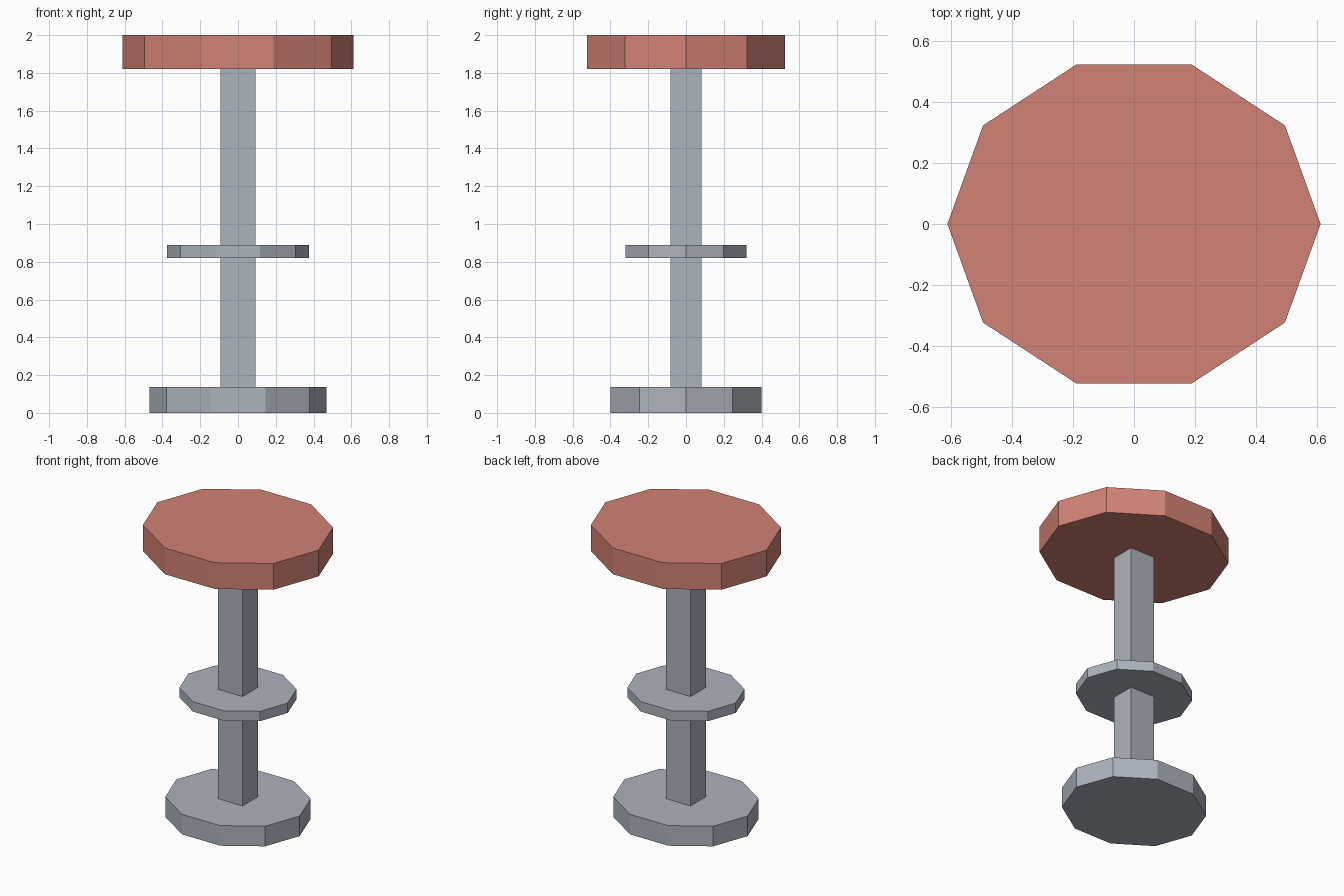
import bpy
import math

if "Cube" in bpy.data.objects:
    bpy.data.objects.remove(bpy.data.objects["Cube"])


def material(name, rgb):
    m = bpy.data.materials.new(name)
    m.diffuse_color = (*rgb, 1.0)
    m.use_nodes = True
    m.node_tree.nodes["Principled BSDF"].inputs["Base Color"].default_value = m.diffuse_color
    return m


seat_red = material("salmon red", (0.645, 0.223, 0.178))
metal = material("cool grey", (0.413, 0.451, 0.515))


def disc(name, rx, ry, z0, z1, mat):
    """Ten-sided flat disc, slightly narrower front to back, corners on the x axis."""
    n = 10
    ring = [(rx * math.cos(2 * math.pi * i / n), ry * math.sin(2 * math.pi * i / n))
            for i in range(n)]
    verts = [(x, y, z) for z in (z0, z1) for x, y in ring]
    faces = [tuple(reversed(range(n))), tuple(range(n, 2 * n))]
    faces += [(i, (i + 1) % n, n + (i + 1) % n, n + i) for i in range(n)]
    mesh = bpy.data.meshes.new(name)
    mesh.from_pydata(verts, [], faces)
    mesh.materials.append(mat)
    bpy.context.collection.objects.link(bpy.data.objects.new(name, mesh))


# Round parts: floor base, foot rest, seat cushion
disc("base", 0.468, 0.42, 0.0, 0.138, metal)
disc("foot_rest", 0.377, 0.338, 0.82, 0.888, metal)
disc("seat", 0.612, 0.55, 1.82, 2.0, seat_red)

# Square post from base to seat
bpy.ops.mesh.primitive_cube_add(size=1, location=(0, 0, 0.979))
post = bpy.context.object
post.name = "post"
post.scale = (0.186, 0.166, 1.682)
bpy.ops.object.transform_apply(location=False, rotation=False, scale=True)
post.data.materials.append(metal)
